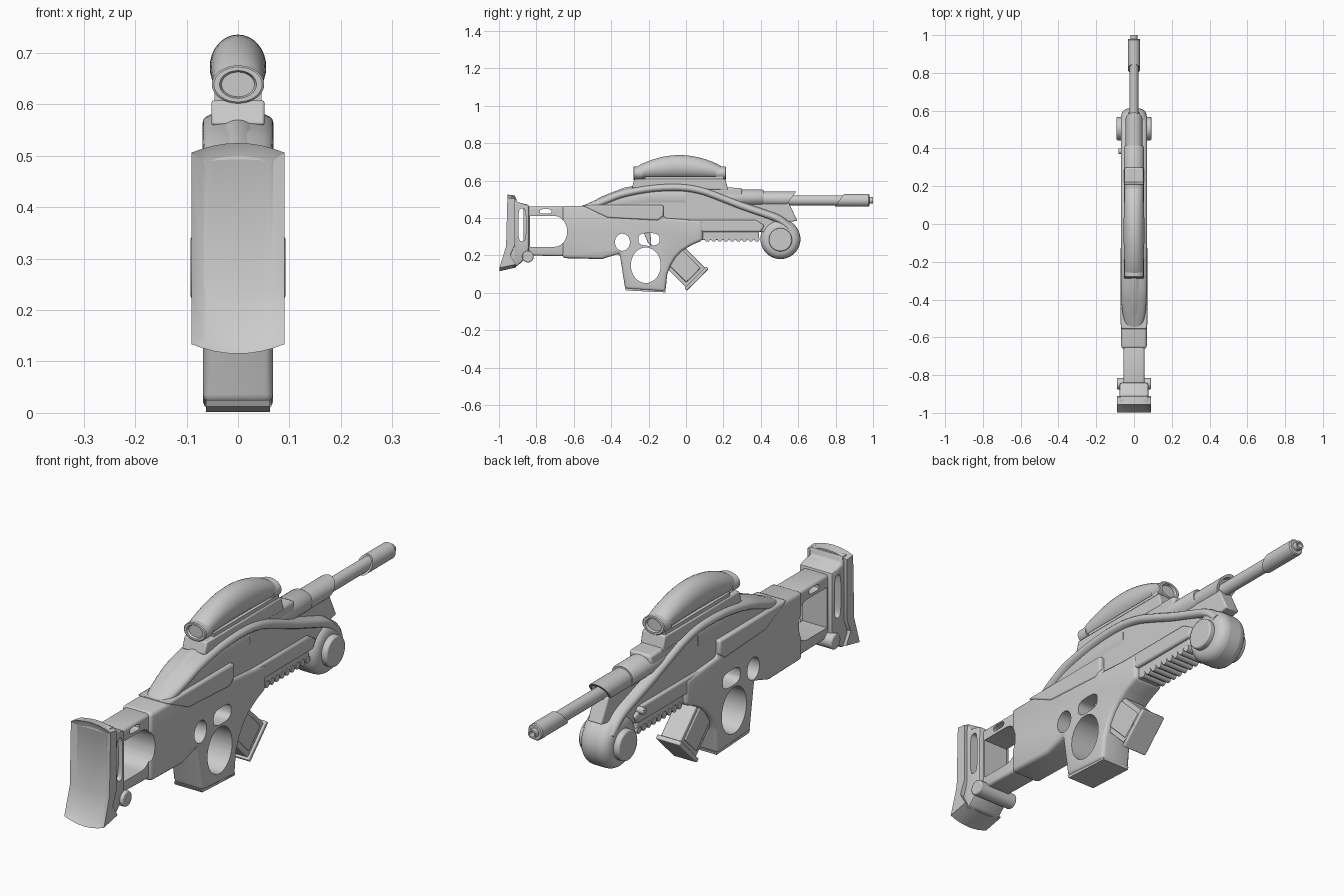
import bpy, bmesh, math
from mathutils import Vector

if "Cube" in bpy.data.objects:
    bpy.data.objects.remove(bpy.data.objects["Cube"])

TAU = math.tau


def make(name, bm, bevel=0.0, segs=2):
    """Finish a bmesh as an object, with an optional bevel modifier."""
    bmesh.ops.recalc_face_normals(bm, faces=bm.faces)
    me = bpy.data.meshes.new(name)
    bm.to_mesh(me)
    bm.free()
    ob = bpy.data.objects.new(name, me)
    bpy.context.collection.objects.link(ob)
    if bevel:
        m = ob.modifiers.new("bevel", "BEVEL")
        m.width, m.segments, m.limit_method = bevel, segs, "ANGLE"
        m.angle_limit = math.radians(35)
    return ob


def prism(name, pts, hw, bevel=0.0, segs=2, x=0.0):
    """Side profile (y, z) extruded to half width hw."""
    bm = bmesh.new()
    f = bm.faces.new([bm.verts.new((x - hw, y, z)) for y, z in pts])
    g = bmesh.ops.extrude_face_region(bm, geom=[f])["geom"]
    bmesh.ops.translate(bm, vec=(2 * hw, 0, 0),
                        verts=[v for v in g if isinstance(v, bmesh.types.BMVert)])
    return make(name, bm, bevel, segs)


def oval(y, z, ry, rz, n=32, p=1.0):
    """Ellipse profile; p < 1 makes it squarer."""
    s = lambda v: math.copysign(abs(v) ** p, v)
    return [(y + ry * s(math.cos(TAU * i / n)), z + rz * s(math.sin(TAU * i / n)))
            for i in range(n)]


def skin(name, rings, bevel=0.0):
    """Join rings of points into a capped tube."""
    bm = bmesh.new()
    vs = [[bm.verts.new(c) for c in r] for r in rings]
    n = len(vs[0])
    for a, b in zip(vs, vs[1:]):
        for i in range(n):
            bm.faces.new((a[i], a[(i + 1) % n], b[(i + 1) % n], b[i]))
    bm.faces.new(vs[0][::-1])
    bm.faces.new(vs[-1])
    return make(name, bm, bevel)


def loft(name, secs, n=32, p=1.0):
    """Sections along y: (y, centre z, half width, half height, slant)."""
    rings = []
    for y, zc, rx, rz, *sl in secs:
        k = sl[0] if sl else 0
        rings.append([(x, y + k * (z - zc), z) for x, z in oval(0, zc, rx, rz, n, p)])
    return skin(name, rings)


def curve_pts(pts, steps=5):
    """Catmull-Rom smoothing of a point list."""
    P = [Vector(p) for p in pts]
    P = [2 * P[0] - P[1]] + P + [2 * P[-1] - P[-2]]
    out = []
    for a, b, c, d in zip(P, P[1:], P[2:], P[3:]):
        for i in range(steps):
            t = i / steps
            out.append(0.5 * (2 * b + (c - a) * t + (2 * a - 5 * b + 4 * c - d) * t * t
                              + (3 * b - a - 3 * c + d) * t ** 3))
    return out + [P[-2]]


def sweep(name, pts, width, thick, p=0.8, n=24):
    """Flattened tube along a (y, z, width scale) path."""
    path = curve_pts(pts)
    rings = []
    for i, c in enumerate(path):
        t = (path[min(i + 1, len(path) - 1)] - path[max(i - 1, 0)]).xy.normalized()
        rings.append([(u * c.z, c.x - t.y * w, c.y + t.x * w)
                      for u, w in oval(0, 0, width, thick, n, p)])
    return skin(name, rings)


def cut(ob, profiles):
    """Cut side-profile holes straight through ob."""
    for pts in profiles:
        c = prism("cutter", pts, 0.3)
        c.hide_render = True
        m = ob.modifiers.new("hole", "BOOLEAN")
        m.operation, m.solver, m.object = "DIFFERENCE", "EXACT", c
        bpy.context.view_layer.objects.active = ob
        for mod in list(ob.modifiers):
            bpy.ops.object.modifier_apply(modifier=mod.name)
        bpy.data.objects.remove(c)


# Main receiver with grip
body = prism("receiver", [
    (-.66, .465), (-.12, .465), (-.12, .40), (.09, .385), (.09, .28), (.03, .255),
    (-.02, .225), (-.055, .19), (-.08, .15), (-.1, .1), (-.11, .005), (-.325, .02),
    (-.355, .21), (-.45, .18), (-.66, .185)], .068, .016, 3)
end = [(-.635 + .0 - .07 + .07 * math.cos(a), .328 + .083 * math.sin(a))
       for a in [math.pi * (i / 12 - .5) for i in range(13)]]
stock_hole = [(-.835, .245)] + end + [(-.835, .411)]
holes = [stock_hole, oval(-.215, .147, .08, .095, 40), oval(-.34, .27, .04, .046),
         oval(-.198, .285, .057, .034, 32, .7)]
cut(body, holes)
prism("grip_base", [(-.327, .025), (-.108, .012), (-.11, .002), (-.32, .012)], .062)
prism("trigger", [(-.225, .318), (-.19, .318), (-.185, .25), (-.205, .27)], .014, .004)

# Upper shell plates on the receiver sides
prism("receiver_shell", [(-.56, .468), (-.12, .468), (-.12, .41), (-.15, .385), (-.42, .40)],
      .071, .008)

# Skeleton stock
stock = prism("stock_frame", [(-.87, .46), (-.64, .46), (-.64, .195), (-.87, .20)],
              .056, .012, 3)
cut(stock, [stock_hole, oval(-.75, .435, .032, .012, 20, .6)])

# Butt with slot, and flared recessed butt plate
butt = prism("butt_block", [(-.945, .515), (-.91, .515), (-.905, .485), (-.84, .47),
                            (-.84, .20), (-.905, .14), (-.96, .14), (-.93, .24)],
             .076, .01)
cut(butt, [oval(-.876, .363, .02, .088, 32, .55)])
prof = [(-.955, .525), (-.915, .52), (-.915, .25), (-.94, .19), (-.91, .135),
        (-.998, .115), (-.962, .24)]
bm = bmesh.new()
cols = []
for i in range(9):
    x = -.09 + .0225 * i
    k = 1 - .09 * (x / .09) ** 2
    cols.append([bm.verts.new((x, y, .32 + (z - .32) * k)) for y, z in prof])
for a, b in zip(cols, cols[1:]):
    for i in range(len(prof)):
        j = (i + 1) % len(prof)
        bm.faces.new((a[i], a[j], b[j], b[i]))
bm.faces.new(cols[0])
bm.faces.new(cols[-1])
bmesh.ops.recalc_face_normals(bm, faces=bm.faces)
back = [f for f in bm.faces if f.normal.y < -.7]
bmesh.ops.inset_region(bm, faces=back, thickness=.026, depth=-.012)
make("butt_plate", bm)


def cross_pin(name, y, z, r, x0, x1, n=32, bevel=.005):
    skin(name, [[(x, *c) for c in oval(y, z, r, r, n)] for x in (x0, x1)], bevel)


cross_pin("stock_knob", -.845, .193, .031, -.09, .09)

# Magazine: tilted box with raised floor rim
def tilted(a, b, c, d):
    k = math.sqrt(.5)
    return [(.005 + (u + v) * k, .13 + (v - u) * k)
            for u, v in ((a, c), (b, c), (b, d), (a, d))]

prism("magazine", tilted(-.10, .07, -.075, .07), .045, .004)
prism("magazine_floor", tilted(.066, .084, -.085, .08), .054, .004)
prism("magazine_panel", tilted(-.09, .05, -.055, .052), .05, .004)

# Upper housing under the arch, handguard and ribbed rail
prism("upper_housing", [(-.56, .42), (-.33, .52), (-.03, .56), (.18, .50), (.39, .42),
                        (.52, .36), (.43, .325), (-.12, .325)], .052, .004)
prism("handguard", [(-.13, .39), (.37, .39), (.42, .36), (.40, .325), (-.11, .325)], .064, .008)
prism("lower_rail", [(.07, .33), (.39, .33), (.39, .285), (.07, .282)], .05, .005)
for i in range(9):
    cross_pin(f"rail_rib_{i + 1}", .115 + i * .033, .287, .014, -.053, .053, 12, 0)
cross_pin("side_button", .385, .375, .014, -.083, -.05, 16, .003)

# Arched side tube, rear hump and front roll
sweep("arch_band", [(-.57, .43, .5), (-.5, .462, .8), (-.42, .497, .95), (-.33, .53, 1),
                    (-.18, .557, 1), (-.03, .562, 1), (.08, .545, 1), (.18, .51, 1),
                    (.3, .463, 1), (.41, .425, 1), (.5, .39, 1), (.565, .335, 1)], .069, .024)
loft("rear_hump", [(-.555, .44, .02, .01), (-.53, .445, .036, .025), (-.45, .46, .048, .055),
                   (-.33, .49, .054, .072), (-.2, .51, .056, .077), (0, .51, .056, .077)])
cross_pin("front_roll", .505, .287, .107, -.068, .068, 40, 0)
m = bpy.data.objects["front_roll"].modifiers.new("bevel", "BEVEL")
m.width, m.segments, m.limit_method = .042, 5, "ANGLE"
m.angle_limit = math.radians(35)
cross_pin("roll_hub", .505, .283, .062, -.092, .092, 32, .006)

# Barrel bracket, stepped shroud, barrel and muzzle
prism("barrel_bracket", [(.16, .52), (.55, .48), (.595, .385), (.5, .37), (.16, .46)], .032, .006)
prism("shroud_block", [(.12, .565), (.30, .56), (.30, .47), (.12, .5)], .05, .01)
loft("shroud_rear", [(.2, .508, .053, .045), (.405, .508, .053, .045), (.415, .508, .048, .04)])
loft("shroud_front", [(.4, .502, .044, .04), (.56, .502, .044, .04, .75),
                      (.56, .502, .034, .03, .75), (.54, .502, .033, .029, .75)])
loft("barrel", [(.5, .494, .024, .027), (.85, .494, .024, .027)])
loft("muzzle", [(.825, .494, .026, .027, .75), (.82, .494, .033, .034, .75),
                (.975, .494, .033, .034), (.98, .494, .029, .03), (.98, .494, .018, .018),
                (1, .494, .018, .018), (1, .494, .011, .011), (.97, .494, .011, .011)])

# Scope: mount, tapered domed body, lens rings
prism("scope_mount", [(-.29, .56), (-.275, .608), (.21, .608), (.225, .55)], .052, .005)
prism("scope_rail", [(-.22, .60), (-.22, .622), (.2, .622), (.2, .60)], .046)
secs = []
for i in range(17):
    t = i / 16
    s = math.sin(math.pi * t) ** .8
    top, bot = .672 + .064 * s, .606 + .004 * s
    secs.append((-.265 + .46 * t, (top + bot) / 2, .047 + .008 * s, (top - bot) / 2))
loft("scope_body", secs)
for side, y in ((-1, -.262), (1, .193)):
    name = "scope_eyepiece" if side < 0 else "scope_objective"
    zc = .639
    loft(name, [(y - side * .03, zc, .051, .037), (y + side * .017, zc, .051, .037),
                (y + side * .02, zc, .047, .034), (y + side * .02, zc, .036, .027),
                (y + side * .01, zc, .032, .024)])

# Smooth shading with kept edges
bpy.ops.object.select_all(action="SELECT")
bpy.context.view_layer.objects.active = body
bpy.ops.object.shade_smooth_by_angle(angle=math.radians(35))
